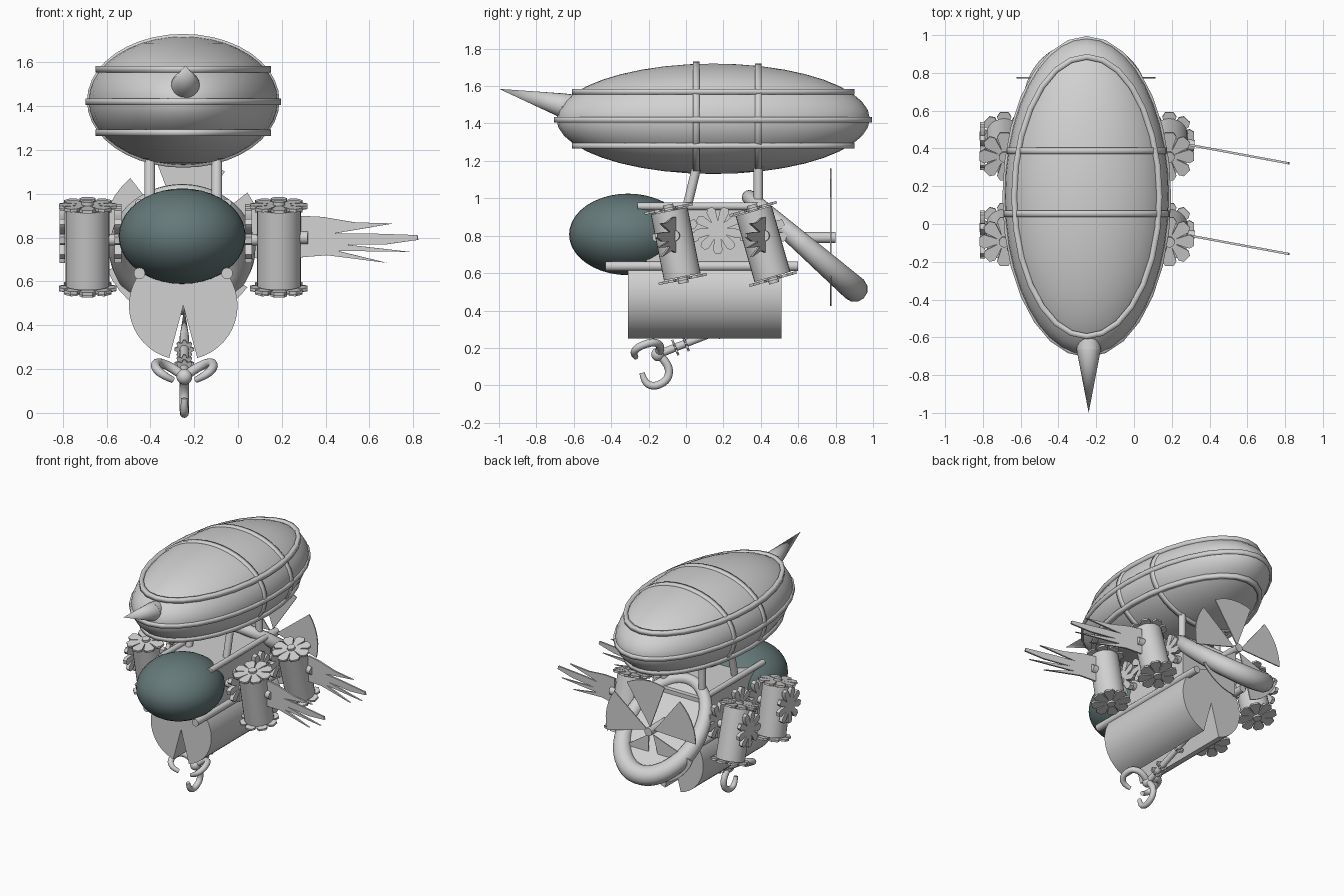
import bpy, bmesh, math
from math import sin, cos, pi, radians
from mathutils import Matrix, Vector

cube = bpy.data.objects.get("Cube")
if cube:
    bpy.data.objects.remove(cube, do_unlink=True)


def material(name, rgb):
    m = bpy.data.materials.new(name)
    m.use_nodes = True
    m.diffuse_color = (*rgb, 1)
    m.node_tree.nodes["Principled BSDF"].inputs["Base Color"].default_value = (*rgb, 1)
    return m


GREY = material("light_grey", (0.64, 0.64, 0.64))
GLASS = material("dark_teal", (0.13, 0.19, 0.19))
CX = -0.25  # centre line of the hull


def add(name, bm, matrix=Matrix(), mat=GREY):
    bmesh.ops.recalc_face_normals(bm, faces=bm.faces)
    me = bpy.data.meshes.new(name)
    bm.to_mesh(me)
    bm.free()
    ob = bpy.data.objects.new(name, me)
    ob.matrix_world = matrix
    me.materials.append(mat)
    bpy.context.collection.objects.link(ob)
    bpy.ops.object.select_all(action='DESELECT')
    ob.select_set(True)
    bpy.context.view_layer.objects.active = ob
    bpy.ops.object.shade_smooth_by_angle(angle=radians(35))
    return ob


def ellipsoid(name, centre, size, mat=GREY, seg=40):
    bm = bmesh.new()
    bmesh.ops.create_uvsphere(bm, u_segments=seg, v_segments=seg // 2, radius=1)
    return add(name, bm, Matrix.LocRotScale(Vector(centre), None, Vector(size)), mat)


def rod(name, a, b, r1, r2=None, seg=20):
    a, b = Vector(a), Vector(b)
    bm = bmesh.new()
    bmesh.ops.create_cone(bm, cap_ends=True, segments=seg, radius1=r1,
                          radius2=r1 if r2 is None else r2, depth=(b - a).length)
    turn = (b - a).to_track_quat('Z', 'Y').to_matrix().to_4x4()
    return add(name, bm, Matrix.Translation((a + b) / 2) @ turn)


def plate(name, outline, thick, matrix):
    bm = bmesh.new()
    face = bm.faces.new([bm.verts.new((x, y, -thick / 2)) for x, y in outline])
    top = bmesh.ops.extrude_face_region(bm, geom=[face])["geom"]
    bmesh.ops.translate(bm, vec=(0, 0, thick),
                        verts=[v for v in top if isinstance(v, bmesh.types.BMVert)])
    return add(name, bm, matrix)


def band(name, rx, ry, height, matrix, seg=28):
    bm = bmesh.new()
    bmesh.ops.create_cone(bm, cap_ends=False, segments=seg, radius1=1, radius2=1, depth=height)
    bmesh.ops.scale(bm, vec=(rx, ry, 1), verts=bm.verts)
    ob = add(name, bm, matrix)
    mod = ob.modifiers.new("thickness", 'SOLIDIFY')
    mod.thickness = 0.03
    return ob


def tube(name, points, radii, cyclic=False):
    cu = bpy.data.curves.new(name, 'CURVE')
    cu.dimensions = '3D'
    cu.bevel_depth = 1
    cu.bevel_resolution = 4
    cu.use_fill_caps = True
    sp = cu.splines.new('NURBS')
    sp.points.add(len(points) - 1)
    for p, co, r in zip(sp.points, points, radii):
        p.co = (*co, 1)
        p.radius = r
    sp.use_cyclic_u = cyclic
    sp.use_endpoint_u = True
    sp.order_u = 3
    cu.materials.append(GREY)
    ob = bpy.data.objects.new(name, cu)
    bpy.context.collection.objects.link(ob)


def petals(n, radius, inner, width):
    # rounded petals around a small hub
    pts = []
    for i in range(n):
        for off, r in ((-0.5, inner), (-width, 0.85), (-width / 2, 1), (width / 2, 1), (width, 0.85)):
            a = 2 * pi * (i + off) / n
            pts.append((r * radius * cos(a), r * radius * sin(a)))
    return pts


def spin(axis, degrees):
    return Matrix.Rotation(radians(degrees), 4, axis)


# Gas envelope with its bands
MID = Vector((CX, 0.145, 1.425))
HALF = Vector((0.435, 0.838, 0.295))
ellipsoid("envelope", MID, HALF)
for label, z, rx, ry in (("lower", 1.28, 0.4, 0.755), ("middle", 1.42, 0.447, 0.85), ("upper", 1.57, 0.4, 0.755)):
    band(label + "_envelope_band", rx, ry, 0.03, Matrix.Translation((CX, MID.y, z)))
for label, y in (("front", 0.055), ("rear", 0.387)):
    k = math.sqrt(1 - ((y - MID.y) / HALF.y) ** 2)
    band(label + "_envelope_hoop", HALF.x * k + 0.007, HALF.z * k + 0.012, 0.035,
         Matrix.Translation((CX, y, MID.z)) @ spin('X', 90), 40)

# Nose spike
rod("nose_collar", (-0.24, -0.66, 1.497), (-0.24, -0.56, 1.5), 0.065, 0.05)
rod("nose_spike", (-0.24, -0.66, 1.497), (-0.24, -1, 1.585), 0.065, 0)

# Cockpit and cabin
ellipsoid("cockpit", (-0.255, -0.31, 0.807), (0.29, 0.315, 0.218), GLASS)
bm = bmesh.new()
bmesh.ops.create_cube(bm, size=1)
add("cabin", bm, Matrix.LocRotScale(Vector((CX, 0.12, 0.795)), None, Vector((0.4, 0.66, 0.31))))

# Barrel hold with a wedge opening along its underside
gap = radians(15)
steps = 40
wedge = [(0, 0)]
for i in range(steps + 1):
    a = -pi / 2 + gap + (2 * pi - 2 * gap) * i / steps
    wedge.append((0.248 * cos(a), 0.248 * sin(a)))
plate("barrel_hold", wedge, 0.82, Matrix.Translation((CX, 0.1, 0.49)) @ spin('X', 90))

# Rails and struts
for side, s in (("left", 1), ("right", -1)):
    x = CX + s * 0.2
    rod(side + "_upper_rail", (x, -0.26, 0.957), (x, 0.42, 0.957), 0.02)
    rod(side + "_lower_rail", (x, -0.43, 0.637), (x, 0.6, 0.637), 0.026)
    x = CX + s * 0.153
    rod(side + "_front_strut", (x, 0, 0.93), (x, 0.065, 1.2), 0.025)
    rod(side + "_rear_strut", (x, 0.387, 0.93), (x, 0.387, 1.2), 0.025)

# Engines with fans, gears and shafts
gear = petals(9, 0.127, 0.4, 0.34)
fan = petals(8, 0.133, 0.25, 0.43)
for side, s in (("left", 1), ("right", -1)):
    ex = CX + s * 0.437
    gx = CX + s * 0.298
    for place, y, lean in (("front", -0.055, 0.035), ("rear", 0.412, 0.05)):
        name = side + "_" + place
        top, low = Vector((ex, y - lean, 0.932)), Vector((ex, y + lean, 0.58))
        axis = (top - low).normalized()
        rod(name + "_engine", low, top, 0.1, seg=28)
        rod(name + "_fan_shaft", low - axis * 0.035, top + axis * 0.035, 0.028)
        turn = axis.to_track_quat('Z', 'Y').to_matrix().to_4x4()
        for end, p in (("upper", top + axis * 0.012), ("lower", low - axis * 0.012)):
            plate(name + "_" + end + "_fan", fan, 0.014, Matrix.Translation(p) @ turn)
        plate(name + "_gear", gear, 0.03, Matrix.Translation((gx, y, 0.81)) @ spin('Y', 90))
        rod(name + "_axle", (CX, y, 0.79), (ex, y, 0.79), 0.026)
        if s < 0:
            plate(name + "_outer_gear", gear, 0.025,
                  Matrix.Translation((ex - 0.115, y, 0.81)) @ spin('Y', 90))
    plate(side + "_middle_gear", gear, 0.03, Matrix.Translation((gx, 0.17, 0.83)) @ spin('Y', 90))
    rod(side + "_middle_axle", (CX, 0.17, 0.83), (gx, 0.17, 0.83), 0.025)

# Feathered wings on the left engines
feathers = [(0, -0.09), (0.12, -0.08), (0.4, -0.115), (0.17, -0.06), (0.51, -0.065), (0.2, -0.03),
            (0.4, -0.03), (0.545, -0.01), (0.54, 0.012), (0.3, 0.02), (0.16, 0.02), (0.43, 0.065),
            (0.25, 0.07), (0.1, 0.095), (0, 0.1)]
for place, y in (("front", -0.06), ("rear", 0.42)):
    plate(place + "_wing", feathers, 0.012,
          Matrix.Translation((0.287, y, 0.8)) @ spin('Z', -10.5) @ spin('X', 90))
    rod(place + "_wing_root", (0.25, y, 0.8), (0.32, y - 0.005, 0.8), 0.03)

# Tilted rear ring and its inner disc
tilt = Matrix.Translation((CX - 0.005, 0.62, 0.76)) @ spin('X', -41)
ring = [(cos(2 * pi * i / 32), sin(2 * pi * i / 32)) for i in range(32)]
tube("rear_ring", [tilt @ Vector((0.28 * x, 0.375 * y, 0)) for x, y in ring],
     [0.055 + 0.015 * y for x, y in ring], True)
plate("rear_disc", [(0.28 * x, 0.375 * y) for x, y in ring], 0.02, tilt)

# Rear propeller
for i in range(5):
    blade = [(0.03, 0)]
    for j in range(7):
        a = radians(-25 + 50 * j / 6)
        blade.append((0.368 * cos(a), 0.368 * sin(a)))
    plate("propeller_blade_%d" % (i + 1), blade, 0.008,
          Matrix.Translation((CX - 0.005, 0.775, 0.79)) @ spin('X', 90) @ spin('Z', 83 + 72 * i))
rod("propeller_shaft", (CX, 0.6, 0.79), (CX, 0.8, 0.79), 0.03)

# Grabber arm with gears
HUB = Vector((CX + 0.005, -0.15, 0.165))
D = Vector((0, -0.93, -0.37)).normalized()
N = Vector((0, 0.37, -0.93)).normalized()
rod("grabber_arm", HUB, HUB - D * 0.5, 0.021)
rod("grabber_arm_tip", HUB - D * 0.5, (HUB.x, 0.48, 0.48), 0.021, 0)
ellipsoid("grabber_hub", HUB, (0.036,) * 3, seg=20)
turn = D.to_track_quat('Z', 'Y').to_matrix().to_4x4()
for i, along in enumerate((0.1, 0.16, 0.34)):
    plate("grabber_gear_%d" % (i + 1), petals(8, 0.045, 0.7, 0.3), 0.012,
          Matrix.Translation(HUB - D * along) @ turn)

# Three curled grabber claws
for i in range(3):
    out = Matrix.Rotation(2 * pi * i / 3, 3, D) @ N
    path = [HUB + D * a + out * r for a, r in
            ((0, 0), (-0.035, 0.06), (-0.01, 0.142), (0.075, 0.158), (0.125, 0.115), (0.115, 0.06))]
    tube("grabber_claw_%d" % (i + 1), path, [0.022, 0.022, 0.021, 0.021, 0.019, 0.014])
